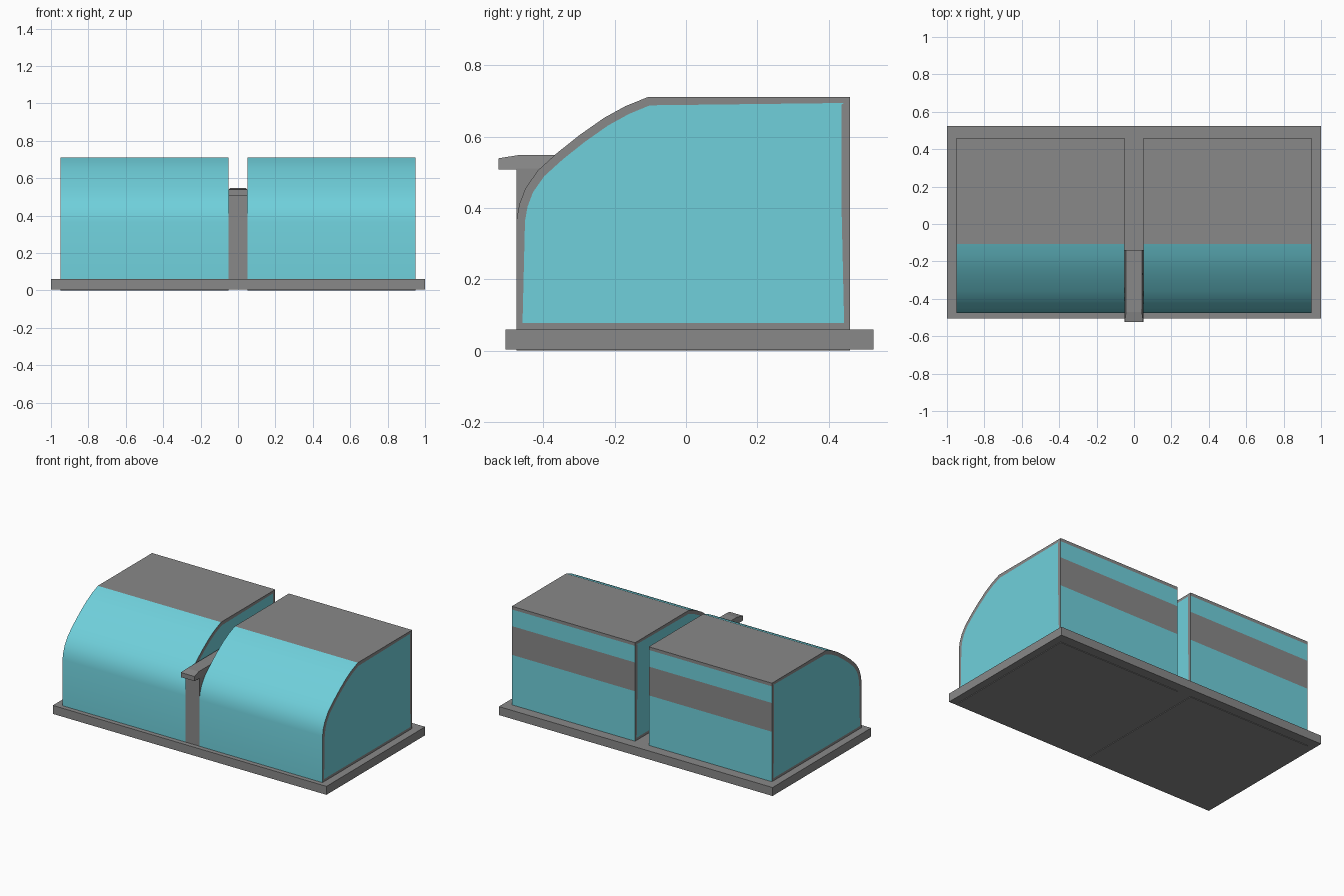
import bpy, bmesh

if "Cube" in bpy.data.objects:
    bpy.data.objects.remove(bpy.data.objects["Cube"])


def material(name, color):
    m = bpy.data.materials.new(name)
    m.diffuse_color = (*color, 1)
    m.use_nodes = True
    m.node_tree.nodes["Principled BSDF"].inputs["Base Color"].default_value = m.diffuse_color
    return m


GREY = material("grey", (0.25, 0.25, 0.25))
CYAN = material("glass cyan", (0.16, 0.63, 0.71))


def finish(bm, name, mats):
    bmesh.ops.recalc_face_normals(bm, faces=bm.faces[:])
    me = bpy.data.meshes.new(name)
    bm.to_mesh(me)
    bm.free()
    for m in mats:
        me.materials.append(m)
    ob = bpy.data.objects.new(name, me)
    bpy.context.collection.objects.link(ob)
    return ob


def prism(profile, x0, x1):
    """Extrude a (y, z) profile along x."""
    bm = bmesh.new()
    a = [bm.verts.new((x0, y, z)) for y, z in profile]
    b = [bm.verts.new((x1, y, z)) for y, z in profile]
    bm.faces.new(a)
    bm.faces.new(b[::-1])
    sides = []
    n = len(profile)
    for i in range(n):
        j = (i + 1) % n
        sides.append(bm.faces.new((a[i], b[i], b[j], a[j])))
    bmesh.ops.recalc_face_normals(bm, faces=bm.faces[:])
    return bm, sides


def box(name, x0, x1, y0, y1, z0, z1):
    bm, _ = prism([(y0, z0), (y0, z1), (y1, z1), (y1, z0)], x0, x1)
    return finish(bm, name, [GREY])


# Base slab
box("base", -1, 1, -0.505, 0.525, 0.004, 0.06)

# Display cases: curved glass front, grey roof, striped back, framed glass ends
front = [(-0.475, 0.06), (-0.475, 0.365), (-0.467, 0.41), (-0.45, 0.455),
         (-0.415, 0.505), (-0.36, 0.555), (-0.297, 0.605), (-0.23, 0.652),
         (-0.17, 0.685), (-0.106, 0.711)]
back = [(0.46, 0.711), (0.46, 0.69), (0.46, 0.58), (0.46, 0.39), (0.46, 0.06)]


def display_case(name, x0, x1):
    bm, sides = prism(front + back, x0, x1)
    for i, f in enumerate(sides):
        if i < len(front) - 1:          # curved front
            f.material_index = 1
            f.smooth = True
        elif i in (11, 13):             # glass bands on the back
            f.material_index = 1
    for e in bm.edges:
        if not all(f.smooth for f in e.link_faces):
            e.smooth = False
    ends = [f for f in bm.faces if abs(f.normal.x) > 0.9]
    bmesh.ops.inset_individual(bm, faces=ends, thickness=0.024, depth=0)
    for f in ends:
        f.material_index = 1
    return finish(bm, name, [GREY, CYAN])


for side, x0, x1 in (("left", -0.95, -0.05), ("right", 0.05, 0.95)):
    display_case(side + "_case", x0, x1)
    # Shallow foot under each case
    box(side + "_foot", x0, x1, -0.475, 0.46, 0, 0.006)

# Post between the cases
box("centre_post", -0.05, 0.05, -0.475, -0.15, 0.06, 0.51)

# Counter shelf on the post, with chamfered top
bm, _ = prism([(-0.525, 0.508), (-0.525, 0.539), (-0.47, 0.548),
               (-0.14, 0.548), (-0.14, 0.539), (-0.14, 0.508)], -0.05, 0.05)
for v in bm.verts:
    if v.co.z > 0.545:
        v.co.x *= 0.84
finish(bm, "centre_shelf", [GREY])
